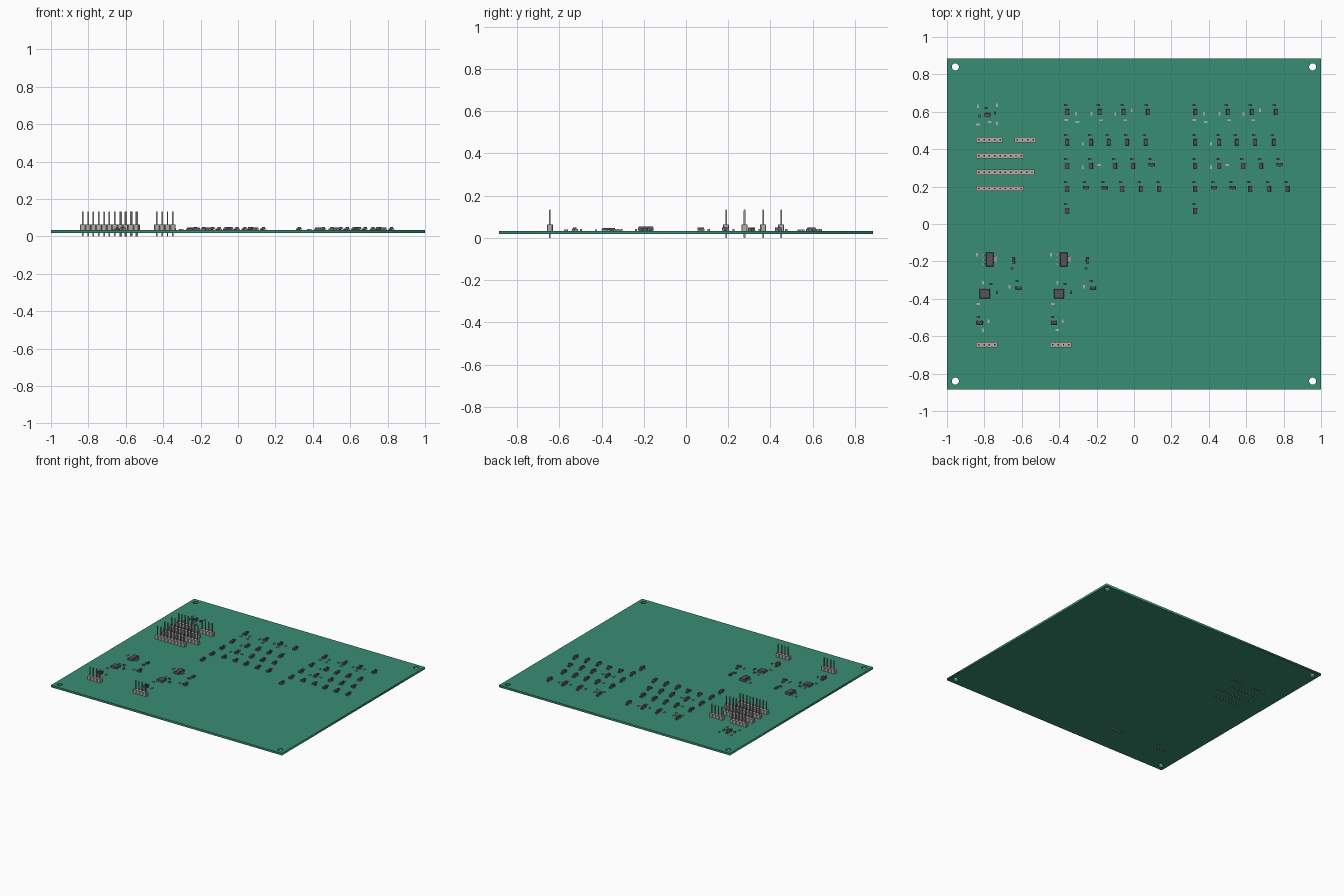
import bpy, bmesh, math
from mathutils import Matrix

if "Cube" in bpy.data.objects:
    bpy.data.objects.remove(bpy.data.objects["Cube"])

TOP, BOT = 0.034, 0.018      # board faces
PITCH = 0.0285


def material(name, rgb):
    m = bpy.data.materials.new(name)
    m.diffuse_color = (*rgb, 1)
    m.use_nodes = True
    m.node_tree.nodes["Principled BSDF"].inputs["Base Color"].default_value = m.diffuse_color
    return m


GREEN = material("board_green", (0.04, 0.27, 0.17))
DARK = material("package_dark", (0.09, 0.09, 0.10))
PALE = material("pale_grey", (0.45, 0.42, 0.41))
METAL = material("lead_metal", (0.3, 0.3, 0.31))


def box(bm, x, y, z0, z1, sx, sy, mat=0, taper=0.0):
    """Box with its top face optionally pulled inwards by taper."""
    m = Matrix.Translation((x, y, (z0 + z1) / 2)) @ Matrix.Diagonal((sx, sy, z1 - z0, 1))
    vs = bmesh.ops.create_cube(bm, size=1, matrix=m)["verts"]
    for v in vs:
        if v.co.z > (z0 + z1) / 2:
            v.co.x -= math.copysign(taper, v.co.x - x)
            v.co.y -= math.copysign(taper, v.co.y - y)
    for f in {f for v in vs for f in v.link_faces}:
        f.material_index = mat


def finish(bm, name, mats):
    me = bpy.data.meshes.new(name)
    bm.to_mesh(me)
    bm.free()
    for m in mats:
        me.materials.append(m)
    return me


def place(name, me, x, y, rot=0):
    o = bpy.data.objects.new(name, me)
    o.location = (x, y, TOP)
    o.rotation_euler.z = math.radians(rot)
    bpy.context.collection.objects.link(o)


def passive(name, length, width, h, mat):
    """Two-terminal chip part lying along x."""
    bm = bmesh.new()
    box(bm, 0, 0, 0.0003, h - 0.0003, length * 0.56, width * 0.98)
    for s in (-1, 1):
        box(bm, s * length * 0.39, 0, 0, h, length * 0.22, width, 1)
    return finish(bm, name, [mat, METAL if mat is DARK else PALE])


def gullwing(name, bx, by, h, span, left, right, lw):
    """Moulded package with bent leads at the given y positions on each side."""
    bm = bmesh.new()
    mid = h * 0.55
    box(bm, 0, 0, mid, h, bx, by, 0, bx * 0.06)
    box(bm, 0, 0, h * 0.08, mid, bx, by)
    for s, ys in ((-1, left), (1, right)):
        reach = (span - bx) / 2
        for entry in ys:
            y, w = entry if isinstance(entry, tuple) else (entry, lw)
            t = h * 0.14
            box(bm, s * (bx / 2 + reach * 0.22), y, mid - t, mid, reach * 0.45, w, 1)
            box(bm, s * (bx / 2 + reach * 0.45), y, 0, mid, t, w, 1)
            box(bm, s * (bx / 2 + reach * 0.72), y, 0, t, reach * 0.56, w, 1)
    return finish(bm, name, [DARK, METAL])


def header(n):
    """Pin strip: chamfered block and square pin per position."""
    bm = bmesh.new()
    r, c = PITCH / 2, PITCH * 0.12
    for i in range(n):
        x = i * PITCH
        pts = [(-r + c, -r), (r - c, -r), (r, -r + c), (r, r - c),
               (r - c, r), (-r + c, r), (-r, r - c), (-r, -r + c)]
        f = bm.faces.new([bm.verts.new((x + a, b, 0)) for a, b in pts])
        ext = bmesh.ops.extrude_face_region(bm, geom=[f], use_keep_orig=True)["geom"]
        bmesh.ops.translate(bm, vec=(0, 0, 0.0295),
                            verts=[g for g in ext if isinstance(g, bmesh.types.BMVert)])
    bmesh.ops.recalc_face_normals(bm, faces=bm.faces)
    for i in range(n):
        x = i * PITCH
        box(bm, x, 0, -TOP + 0.003, 0.097, 0.0072, 0.0072, 1)
        box(bm, x, 0, 0.097, 0.1, 0.0072, 0.0072, 1, 0.0015)
        box(bm, x, 0, -TOP, -TOP + 0.003, 0.005, 0.005, 1)
    return finish(bm, "pin_header", [PALE, METAL])


# Circuit board: filled outline with four mounting holes
cu = bpy.data.curves.new("board_outline", 'CURVE')
cu.dimensions, cu.fill_mode, cu.extrude = '2D', 'BOTH', (TOP - BOT) / 2
loops = [[(-1, -.885), (1, -.885), (1, .885), (-1, .885)]]
for sx in (-1, 1):
    for sy in (-1, 1):
        loops.append([(sx * .955 + .019 * math.cos(a * math.pi / 16),
                       sy * .84 + .019 * math.sin(a * math.pi / 16)) for a in range(32)])
for pts in loops:
    sp = cu.splines.new('POLY')
    sp.points.add(len(pts) - 1)
    sp.use_cyclic_u = True
    for p, (x, y) in zip(sp.points, pts):
        p.co = (x, y, 0, 1)
tmp = bpy.data.objects.new("outline", cu)
bpy.context.collection.objects.link(tmp)
bpy.context.view_layer.update()
me = bpy.data.meshes.new_from_object(tmp.evaluated_get(bpy.context.evaluated_depsgraph_get()))
bpy.data.objects.remove(tmp)
me.materials.clear()
me.materials.append(GREEN)
place("circuit_board", me, 0, 0)
bpy.context.collection.objects["circuit_board"].location.z = (TOP + BOT) / 2

# Shared part meshes
CAP = passive("capacitor", .019, .011, .009, DARK)
RES = passive("resistor", .019, .010, .005, PALE)
AMP = gullwing("amplifier_chip", .019, .033, .016, .032, (-.0107, 0, .0107), (-.0107, .0107), .005)
TRI = gullwing("three_lead_chip", .015, .032, .012, .027, (-.0107, .0107), (0,), .005)
REG = gullwing("regulator", .040, .073, .019, .078, (-.0257, 0, .0257), ((0, .034),), .008)
CONV = gullwing("converter_chip", .05, .055, .014, .06,
                [i * .0073 for i in range(-3, 4)], [i * .0073 for i in range(-3, 4)], .003)


def caps(pts, dx=0):
    for x, y, r in pts:
        place("capacitor", CAP, x + dx, y, r)


def resistors(pts, dx=0):
    for x, y, r in pts:
        place("resistor", RES, x + dx, y, r)


# Pin headers
for x, y, n in ((-.83, .45, 5), (-.625, .45, 4), (-.83, .365, 9), (-.83, .277, 11),
                (-.83, .19, 9), (-.83, -.645, 4), (-.434, -.645, 4)):
    place("pin_header", header(n), x, y)

# Two identical amplifier blocks: rows of chips, each with a capacitor above
ROWS = [(.598, (0, .174, .302, .431), ()),
        (.437, (0, .128, .222, .32, .42), ()),
        (.31, (0, .128, .256, .352, .45), (4,)),
        (.187, (0, .1, .198, .294, .394, .493), (1, 2)),
        (.07, (0,), ())]
for bx in (-.357, .328):
    for y, xs, small in ROWS:
        for i, dx in enumerate(xs):
            if i in small:
                place("three_lead_chip", TRI, bx + dx, y + .005, 90)
            else:
                place("amplifier_chip", AMP, bx + dx, y)
            caps([(bx + dx - .008, y + .038, 0)])
    resistors([(.047, .59, 90), (.13, .59, 90), (.257, .59, 90), (.345, .608, 90),
               (-.005, .556, 0), (.055, .546, 0), (.18, .555, 0), (.31, .555, 0),
               (.083, .43, 90), (.083, .303, 90), (.17, .315, 0)], bx)

# Reference cluster at the upper left
place("reference_chip", AMP, -.783, .583, 90)
caps([(-.79, .62, 0), (-.827, .577, 90), (-.742, .593, 90)])
resistors([(-.835, .63, 90), (-.733, .635, 90), (-.834, .532, 0),
           (-.772, .546, 0), (-.733, .538, 90)])

# Two identical power channels
for dx in (0, .397):
    place("regulator", REG, -.772 + dx, -.19)
    place("converter_chip", CONV, -.798 + dx, -.373, 90)
    place("three_lead_chip", TRI, -.645 + dx, -.196)
    place("three_lead_chip", TRI, -.617 + dx, -.342, 90)
    place("amplifier_chip", AMP, -.825 + dx, -.527, 90)
    caps([(-.653, -.237, 0), (-.765, -.32, 0), (-.733, -.366, 90),
          (-.625, -.305, 0), (-.832, -.497, 0)], dx)
    resistors([(-.84, -.165, 90), (-.807, -.315, 90), (-.832, -.427, 0),
               (-.665, -.336, 90), (-.778, -.52, 90), (-.807, -.567, 0 if dx else 90)], dx)
